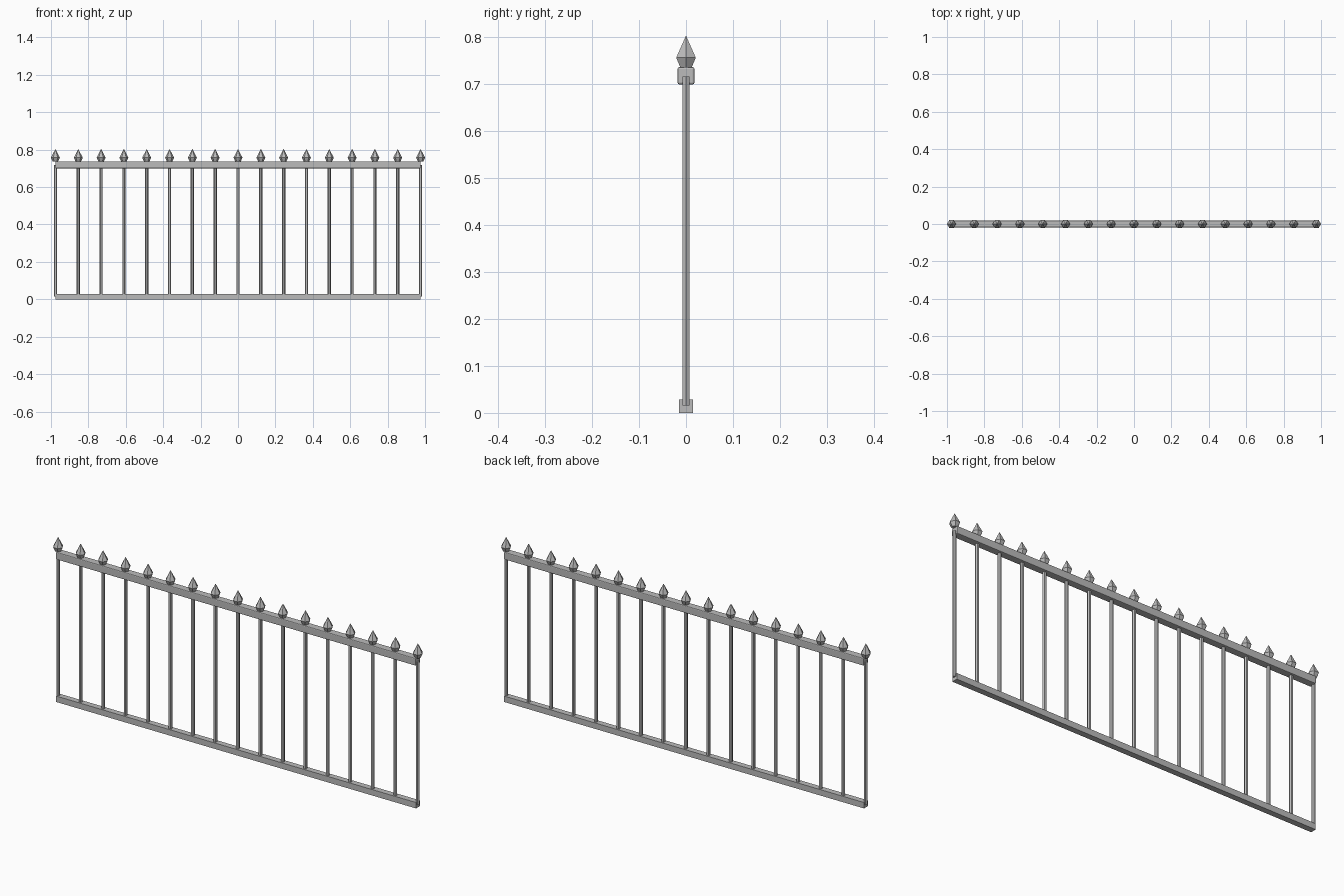
import bpy, bmesh, math
from mathutils import Matrix

if "Cube" in bpy.data.objects:
    bpy.data.objects.remove(bpy.data.objects["Cube"])

iron = bpy.data.materials.new("grey iron")
iron.diffuse_color = (0.5, 0.5, 0.5, 1)
iron.use_nodes = True
iron.node_tree.nodes["Principled BSDF"].inputs["Base Color"].default_value = iron.diffuse_color

COUNT = 17
END = 0.976          # x of the outermost bars
STEP = 2 * END / (COUNT - 1)


def finish(bm, name):
    bmesh.ops.recalc_face_normals(bm, faces=bm.faces)
    me = bpy.data.meshes.new(name)
    bm.to_mesh(me)
    bm.free()
    me.materials.append(iron)
    ob = bpy.data.objects.new(name, me)
    bpy.context.collection.objects.link(ob)
    return ob


def rail(name, z0, z1, depth, bevel=0):
    bm = bmesh.new()
    m = Matrix.Translation((0, 0, (z0 + z1) / 2)) @ Matrix.Diagonal((2 * END, depth, z1 - z0, 1))
    bmesh.ops.create_cube(bm, size=1, matrix=m)
    if bevel:
        bmesh.ops.bevel(bm, geom=bm.edges[:], offset=bevel, segments=2,
                        profile=0.5, affect='EDGES')
    return finish(bm, name)


def turned(name, x, profile):
    """Six-sided upright part from (radius, z) rings, corners pointing along x."""
    bm = bmesh.new()
    rings = []
    for r, z in profile:
        if r == 0:
            rings.append([bm.verts.new((x, 0, z))] * 6)
        else:
            rings.append([bm.verts.new((x + r * math.cos(i * math.pi / 3),
                                        r * math.sin(i * math.pi / 3), z)) for i in range(6)])
    for a, b in zip(rings, rings[1:]):
        for i in range(6):
            j = (i + 1) % 6
            quad = [a[i], a[j], b[j], b[i]]
            bm.faces.new(list(dict.fromkeys(quad)))
    bm.faces.new(rings[0][::-1])
    if profile[-1][0] > 0:
        bm.faces.new(rings[-1])
    return finish(bm, name)


# horizontal rails
rail("bottom_rail", 0.0, 0.029, 0.029)
rail("top_rail", 0.700, 0.737, 0.036, 0.004)

# upright bars with a spear point above each
for k in range(COUNT):
    x = -END + k * STEP
    turned(f"bar_{k + 1}", x, [(0.0088, 0.016), (0.0088, 0.717)])
    turned(f"spear_point_{k + 1}", x, [(0.014, 0.736), (0.024, 0.757), (0, 0.804)])
